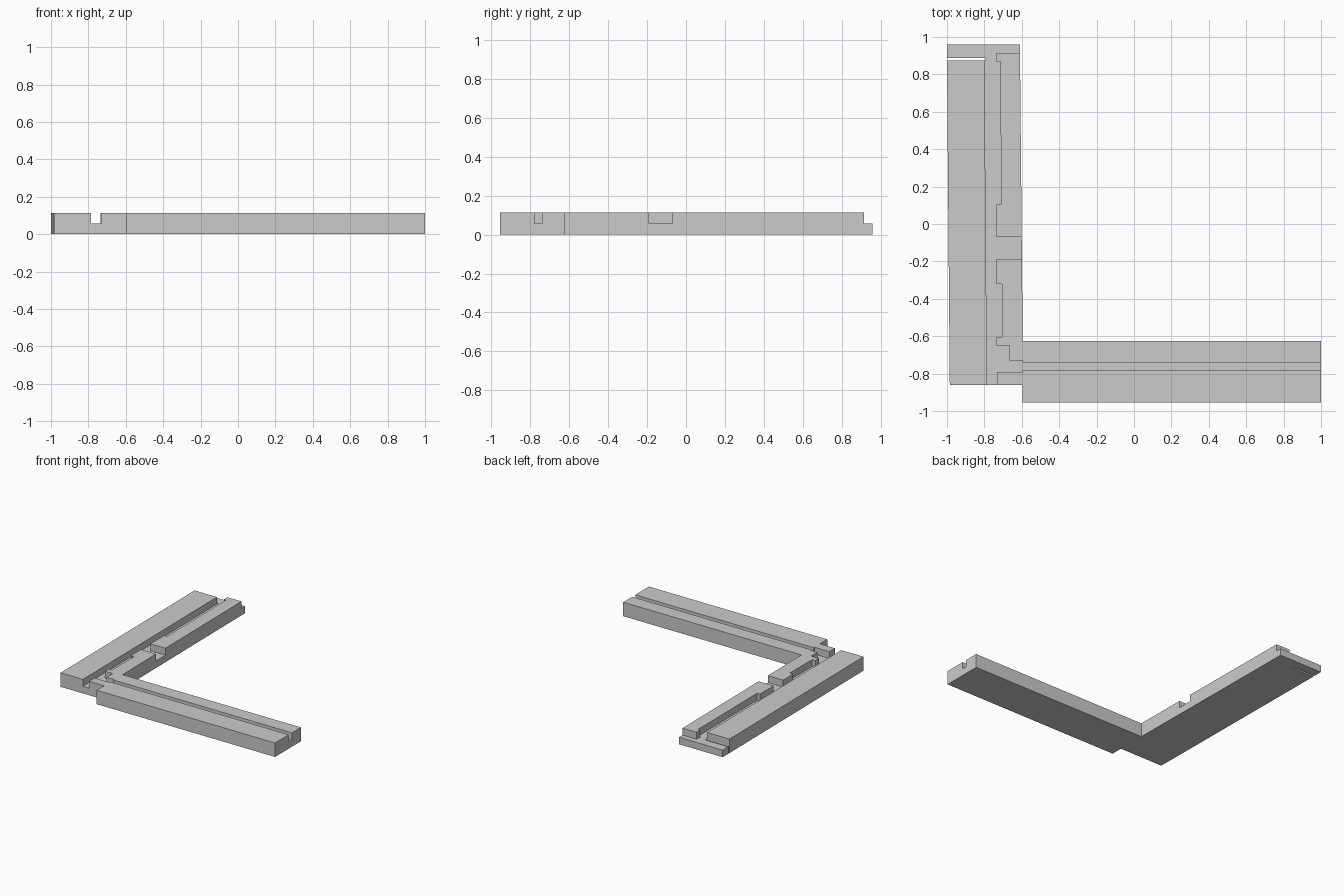
import bpy, bmesh

if "Cube" in bpy.data.objects:
    bpy.data.objects.remove(bpy.data.objects["Cube"])

H, FLOOR = 0.113, 0.057


def prism(name, outline, z0, z1):
    """Extrude a plan outline between two heights."""
    bm = bmesh.new()
    face = bm.faces.new([bm.verts.new((x, y, z0)) for x, y in outline])
    ext = bmesh.ops.extrude_face_region(bm, geom=[face])
    for v in ext["geom"]:
        if isinstance(v, bmesh.types.BMVert):
            v.co.z = z1
    bmesh.ops.recalc_face_normals(bm, faces=bm.faces)
    mesh = bpy.data.meshes.new(name)
    bm.to_mesh(mesh)
    bm.free()
    obj = bpy.data.objects.new(name, mesh)
    bpy.context.collection.objects.link(obj)
    return obj


# L-shaped block, with the thin slit near the back of the long wing
block = prism("l_shaped_block", [
    (-0.985, -0.86), (-0.595, -0.86), (-0.595, -0.955), (1, -0.955),
    (1, -0.625), (-0.595, -0.625), (-0.61, 0.96), (-1, 0.96),
    (-1, 0.888), (-0.795, 0.888), (-0.795, 0.873), (-1, 0.873)], 0, H)

# Sunken channel: long wing, arm groove, side opening and back shelf
channel = prism("channel_cutter", [
    (-0.785, -1), (-0.73, -1), (-0.73, -0.79), (-0.595, -0.79),
    (-0.595, -0.78), (1.1, -0.78), (1.1, -0.74), (-0.595, -0.74),
    (-0.595, -0.73), (-0.665, -0.73), (-0.665, -0.65), (-0.735, -0.65),
    (-0.735, -0.605), (-0.705, -0.605), (-0.705, -0.32), (-0.735, -0.32),
    (-0.735, -0.19), (-0.5, -0.19), (-0.5, -0.07), (-0.735, -0.07),
    (-0.735, 0.105), (-0.71, 0.105), (-0.715, 0.87), (-0.735, 0.87),
    (-0.735, 0.915), (-0.5, 0.915), (-0.5, 1.1), (-1.1, 1.1),
    (-1.1, 0.88), (-0.8, 0.88)], FLOOR, 0.3)
channel.hide_render = True
channel.hide_viewport = True

cut = block.modifiers.new("channel", 'BOOLEAN')
cut.operation = 'DIFFERENCE'
cut.solver = 'EXACT'
cut.object = channel
